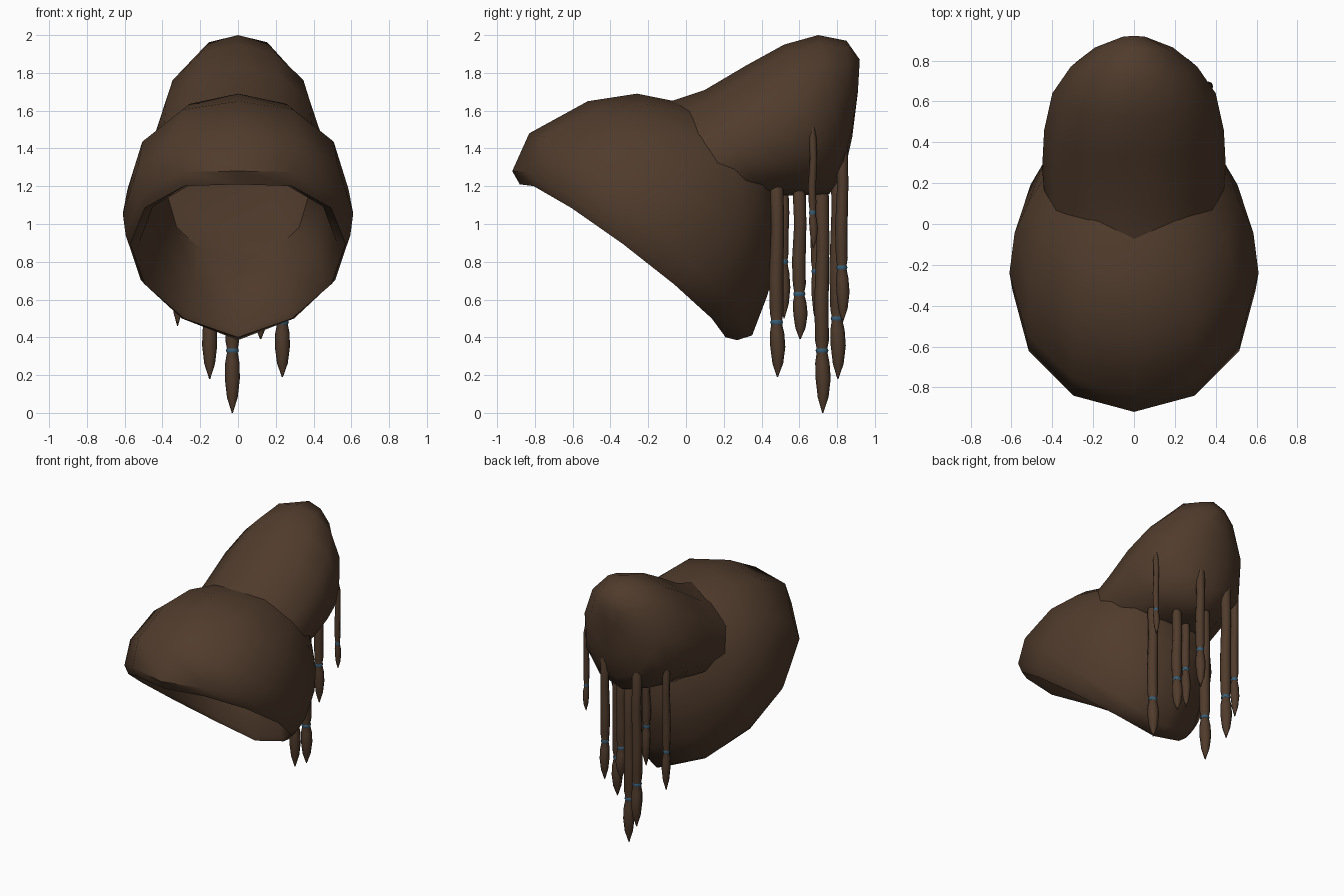
import bpy, bmesh, math
from mathutils import Vector

if "Cube" in bpy.data.objects:
    bpy.data.objects.remove(bpy.data.objects["Cube"], do_unlink=True)


def material(name, rgb):
    m = bpy.data.materials.new(name)
    m.use_nodes = True
    m.diffuse_color = (*rgb, 1)
    bsdf = m.node_tree.nodes["Principled BSDF"]
    bsdf.inputs["Base Color"].default_value = (*rgb, 1)
    bsdf.inputs["Roughness"].default_value = 0.9
    return m


BROWN = material("brown wool", (0.080, 0.044, 0.025))
BLUE = material("blue bead", (0.04, 0.11, 0.18))


def finish(name, bm, mat, angle):
    bmesh.ops.recalc_face_normals(bm, faces=bm.faces)
    me = bpy.data.meshes.new(name)
    bm.to_mesh(me)
    bm.free()
    me.materials.append(mat)
    ob = bpy.data.objects.new(name, me)
    bpy.context.collection.objects.link(ob)
    bpy.ops.object.select_all(action="DESELECT")
    ob.select_set(True)
    bpy.context.view_layer.objects.active = ob
    bpy.ops.object.shade_smooth_by_angle(angle=math.radians(angle))
    return ob


def loft(name, rings, mat, sides=12, caps=(True, True), angle=50, wave=0):
    """Bridge tilted ellipses: top (y, z), bottom (y, z), half width, lift of the sides."""
    bm = bmesh.new()
    loops = []
    for j, (ty, tz, by, bz, w, lift) in enumerate(rings):
        top, bottom = Vector((0, ty, tz)), Vector((0, by, bz))
        mid, half = (top + bottom) / 2, (top - bottom) / 2
        loop = []
        for i in range(sides):
            t = math.tau * i / sides
            s = math.sin(t)
            p = mid + half * math.cos(t) + Vector((w * s, 0, lift * abs(s)))
            if j == 0:
                p.y -= wave * math.cos(i * math.pi)
            loop.append(bm.verts.new(p))
        loops.append(loop)
    for a, b in zip(loops, loops[1:]):
        for i in range(sides):
            k = (i + 1) % sides
            bm.faces.new((a[i], a[k], b[k], b[i]))
    for use, loop in zip(caps, (loops[0], loops[-1])):
        if use:
            bm.faces.new(loop)
    return finish(name, bm, mat, angle)


# Hood: outer shell from the back to the rim, then the lining back to a flat end
loft("hood", [
    (0.38, 1.52, 0.47, 1.17, 0.27, 0),
    (0.04, 1.63, 0.50, 0.96, 0.41, 0),
    (-0.26, 1.69, 0.48, 0.80, 0.515, 0.01),
    (-0.52, 1.65, 0.43, 0.62, 0.585, 0.05),
    (-0.83, 1.48, 0.35, 0.41, 0.61, 0.11),
    (-0.92, 1.28, 0.27, 0.385, 0.595, 0.11),
    (-0.88, 1.21, 0.21, 0.40, 0.57, 0.09),
    (-0.83, 1.21, 0.21, 0.43, 0.52, 0.09),
    (-0.55, 1.45, 0.27, 0.62, 0.47, 0.06),
    (0.26, 1.50, 0.28, 0.81, 0.375, 0),
], BROWN)

# Hanging sack at the back, open where it meets the hood
loft("back_sack", [
    (-0.06, 1.65, 0.34, 1.17, 0.44, -0.09),
    (0.10, 1.71, 0.44, 1.15, 0.45, -0.06),
    (0.32, 1.84, 0.60, 1.15, 0.44, -0.02),
    (0.52, 1.95, 0.76, 1.16, 0.40, 0.01),
    (0.70, 2.00, 0.84, 1.28, 0.31, 0.02),
    (0.85, 1.97, 0.88, 1.46, 0.19, 0),
    (0.92, 1.87, 0.91, 1.70, 0.06, 0),
], BROWN, caps=(False, True), wave=0.02)


def turned(name, x, y, profile, mat, sides=8):
    """Vertical round part from (radius, z, sideways drift) rows."""
    rings = [(y + d + r, z, y + d - r, z, r, 0) for r, z, d in profile]
    ob = loft(name, rings, mat, sides)
    ob.location.x = x


# Braids: x, y, top, bead height, tip, thickness
braids = [
    (0.235, 0.48, 1.25, 0.48, 0.19, 0.038),
    (0.12, 0.60, 1.20, 0.63, 0.39, 0.036),
    (0.365, 0.67, 1.51, 1.06, 0.87, 0.021),
    (0.10, 0.825, 1.45, 0.77, 0.48, 0.033),
    (-0.03, 0.72, 1.20, 0.33, 0.00, 0.038),
    (-0.15, 0.80, 1.40, 0.50, 0.18, 0.038),
    (-0.32, 0.69, 1.45, 0.75, 0.46, 0.029),
    (-0.03, 0.515, 1.20, 0.80, 0.50, 0.030),
]
for n, (x, y, top, bead, tip, r) in enumerate(braids, 1):
    length, tail = top - bead, bead - tip
    turned(f"braid_{n}", x, y, [
        (r * 0.5, top, 0),
        (r * 0.95, top - 0.05, 0),
        (r * 0.9, top - length * 0.35, 0.005),
        (r, top - length * 0.7, -0.003),
        (r * 0.95, bead + 0.05, 0),
        (r * 0.7, bead, 0),
        (r, bead - tail * 0.2, 0.002),
        (r * 1.05, bead - tail * 0.45, 0.006),
        (r * 0.75, bead - tail * 0.75, 0.006),
        (r * 0.08, tip, 0.004),
    ], BROWN)
    turned(f"bead_{n}", x, y, [
        (r * 0.78, bead + 0.011, 0),
        (r * 0.9, bead, 0),
        (r * 0.78, bead - 0.011, 0),
    ], BLUE)
